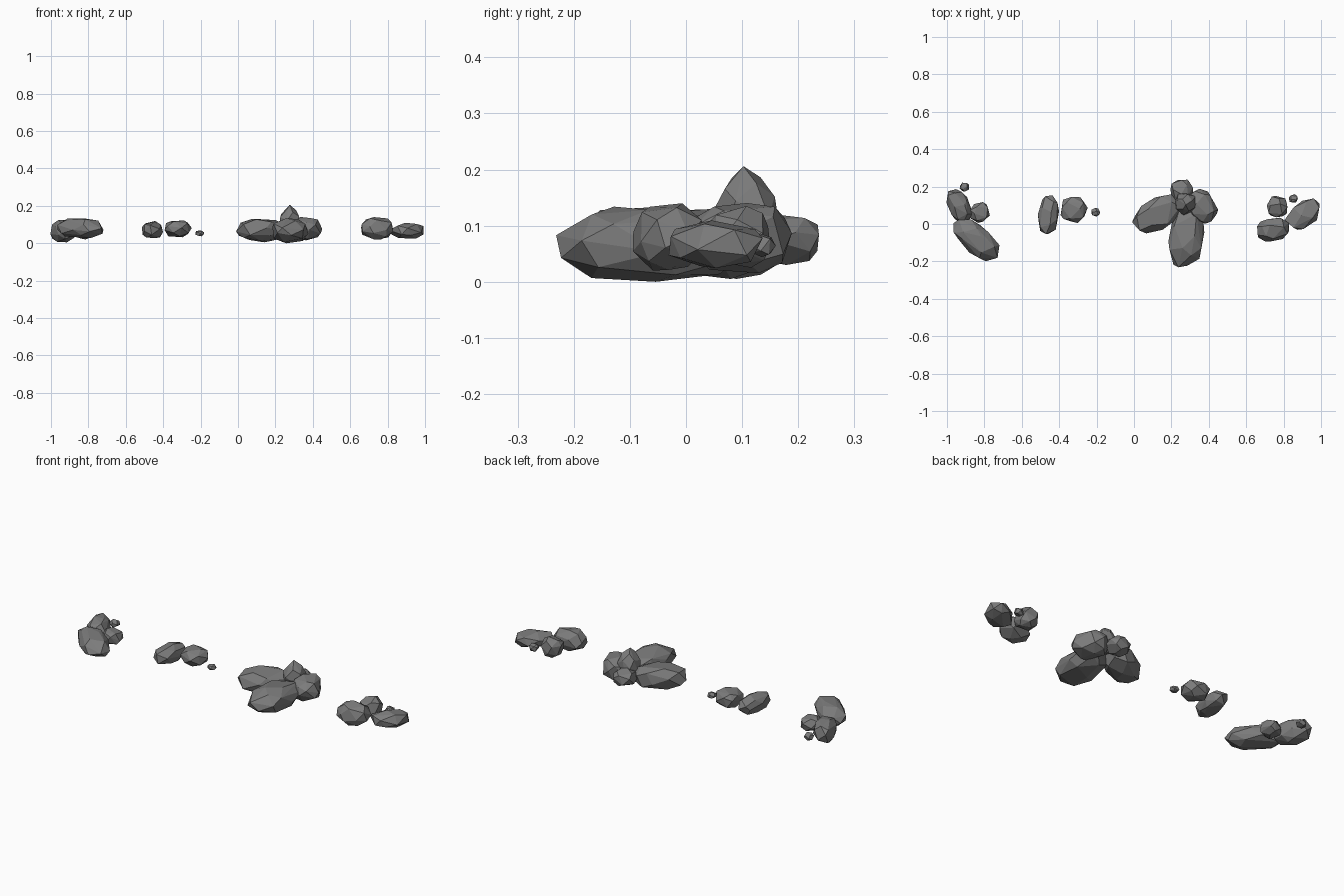
import bpy, bmesh, math, random
from mathutils import Vector, Matrix

if "Cube" in bpy.data.objects:
    bpy.data.objects.remove(bpy.data.objects["Cube"])

stone = bpy.data.materials.new("dark_stone")
stone.diffuse_color = (0.2, 0.2, 0.2, 1)
stone.use_nodes = True
stone.node_tree.nodes["Principled BSDF"].inputs["Base Color"].default_value = stone.diffuse_color


def rock(name, seed, loc, size, yaw=0, points=24, peak=0.0):
    """Faceted boulder: hull of jittered points on a blocky sphere, fitted to a size."""
    rng = random.Random(seed)
    golden = math.pi * (3 - math.sqrt(5))
    pts = []
    for i in range(points):
        z = 1 - 2 * (i + 0.5) / points
        r = math.sqrt(1 - z * z)
        a = golden * i + seed
        p = Vector((r * math.cos(a), r * math.sin(a), z))
        p += Vector([rng.uniform(-0.17, 0.17) for _ in range(3)])
        p = p.normalized() * rng.uniform(0.97, 1.06)
        p = Vector([math.copysign(abs(c) ** 0.85, c) for c in p])
        shrink = 1 - peak * max(p.z, 0)
        pts.append(Vector((p.x * shrink, p.y * shrink, p.z)))
    if peak:
        pts.append(Vector((0, -0.1, 1.15)))
    # Fit to the wanted length, width and height
    lo = [min(p[k] for p in pts) for k in range(3)]
    hi = [max(p[k] for p in pts) for k in range(3)]
    turn = Matrix.Rotation(math.radians(yaw), 3, 'Z')
    bm = bmesh.new()
    for p in pts:
        q = Vector([((p[k] - lo[k]) / (hi[k] - lo[k]) - 0.5) * size[k] for k in range(3)])
        bm.verts.new(turn @ q)
    bmesh.ops.convex_hull(bm, input=bm.verts)
    loose = [v for v in bm.verts if not v.link_faces]
    bmesh.ops.delete(bm, geom=loose, context='VERTS')
    # Merge nearly flat neighbours into larger facets
    bmesh.ops.dissolve_limit(bm, angle_limit=math.radians(9),
                             verts=bm.verts, edges=bm.edges)
    bmesh.ops.recalc_face_normals(bm, faces=bm.faces)
    mesh = bpy.data.meshes.new(name)
    bm.to_mesh(mesh)
    bm.free()
    mesh.materials.append(stone)
    obj = bpy.data.objects.new(name, mesh)
    obj.location = loc
    bpy.context.collection.objects.link(obj)
    return obj


# Far left cluster
rock("left_long_rock", 1, (-0.845, -0.085, 0.08), (0.3, 0.15, 0.105), -40)
rock("left_back_rock", 2, (-0.935, 0.10, 0.065), (0.185, 0.115, 0.12), -65)
rock("left_small_rock", 3, (-0.83, 0.06, 0.06), (0.11, 0.105, 0.08), 20, 18)
rock("left_pebble", 4, (-0.907, 0.197, 0.06), (0.05, 0.048, 0.04), 0, 14)

# Sparse middle-left cluster
rock("mid_long_rock", 5, (-0.458, 0.05, 0.073), (0.21, 0.112, 0.092), 86)
rock("mid_round_rock", 6, (-0.32, 0.075, 0.077), (0.145, 0.14, 0.09), 0, 20)
rock("mid_pebble", 7, (-0.205, 0.063, 0.053), (0.047, 0.047, 0.032), 0, 14)

# Main pile
rock("pile_left_rock", 8, (0.123, 0.05, 0.068), (0.27, 0.17, 0.126), 30)
rock("pile_front_rock", 9, (0.28, -0.068, 0.067), (0.335, 0.185, 0.134), 83)
rock("pile_right_rock", 10, (0.36, 0.09, 0.078), (0.185, 0.145, 0.125), -60)
rock("pile_back_rock", 11, (0.255, 0.178, 0.075), (0.12, 0.118, 0.09), 0, 20)
rock("pile_top_rock", 12, (0.275, 0.107, 0.132), (0.11, 0.12, 0.148), 0, 20, 0.35)

# Far right cluster
rock("right_back_rock", 13, (0.765, 0.093, 0.08), (0.11, 0.115, 0.11), 0, 20)
rock("right_front_rock", 14, (0.745, -0.03, 0.08), (0.175, 0.12, 0.12), 10)
rock("right_pointed_rock", 15, (0.91, 0.05, 0.067), (0.2, 0.13, 0.085), 38, 18)
rock("right_pebble", 16, (0.852, 0.137, 0.065), (0.048, 0.046, 0.042), 0, 14)
